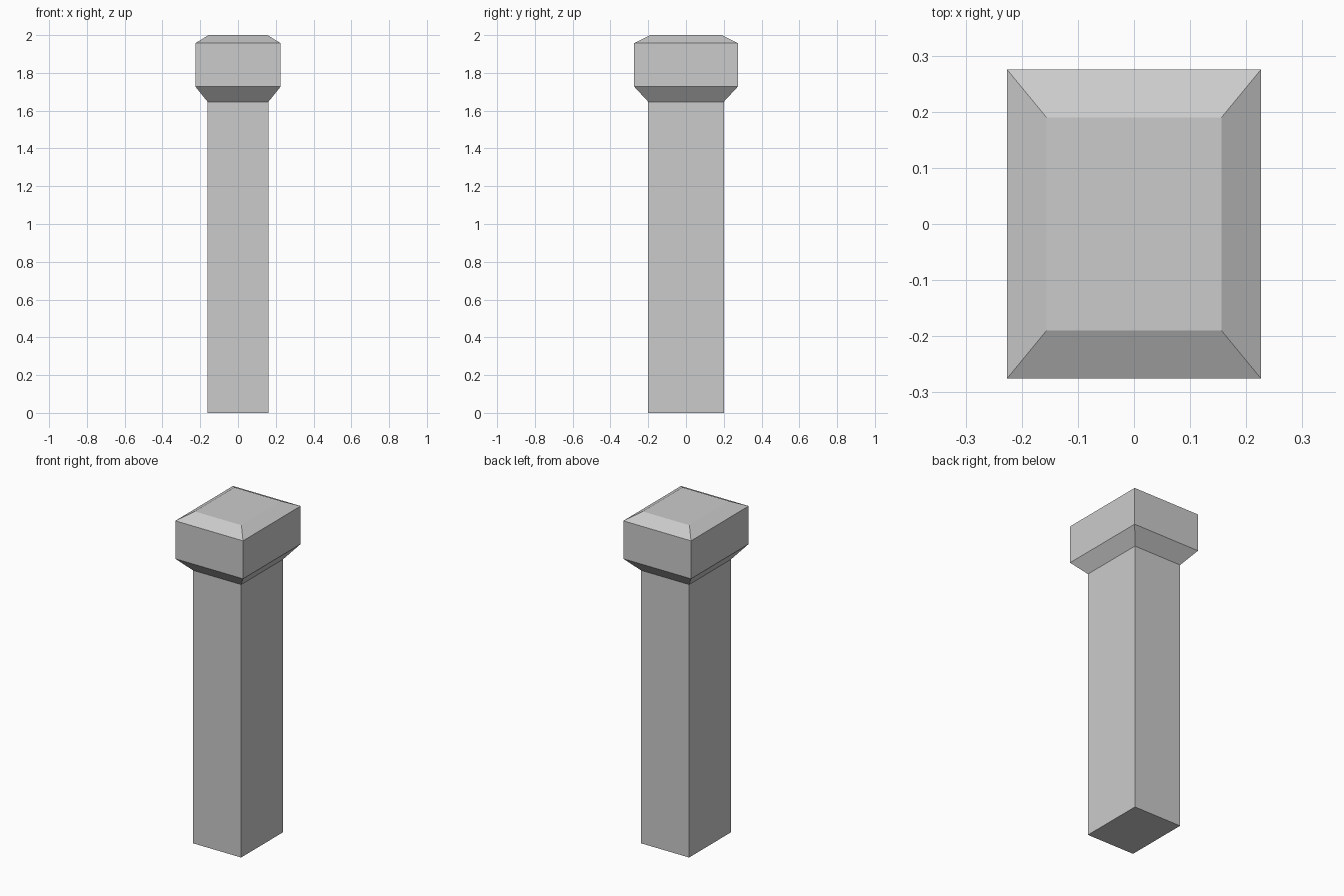
import bpy
import bmesh

default = bpy.data.objects.get("Cube")
if default:
    bpy.data.objects.remove(default, do_unlink=True)

# Plain stone colour
GREY = (0.6, 0.6, 0.6, 1.0)
stone = bpy.data.materials.new("grey_stone")
stone.use_nodes = True
stone.diffuse_color = GREY
for node in stone.node_tree.nodes:
    if node.type == 'BSDF_PRINCIPLED':
        node.inputs["Base Color"].default_value = GREY


def rect_loft(name, sections, close_bottom=False, close_top=False):
    """Join centred rectangles (half width, half depth, height) from bottom to top."""
    bm = bmesh.new()
    rings = [[bm.verts.new((sx * hx, sy * hy, z))
              for sx, sy in ((-1, -1), (1, -1), (1, 1), (-1, 1))]
             for hx, hy, z in sections]
    for low, high in zip(rings, rings[1:]):
        for i in range(4):
            j = (i + 1) % 4
            bm.faces.new((low[i], low[j], high[j], high[i]))
    if close_bottom:
        bm.faces.new(rings[0][::-1])
    if close_top:
        bm.faces.new(rings[-1])
    mesh = bpy.data.meshes.new(name)
    bm.to_mesh(mesh)
    bm.free()
    mesh.materials.append(stone)
    obj = bpy.data.objects.new(name, mesh)
    bpy.context.collection.objects.link(obj)
    return obj


# Straight shaft, meeting the capital at its neck
neck = (0.161, 0.2, 1.647)
rect_loft("shaft", [(neck[0], neck[1], 0.0), neck], close_bottom=True)

# Capital: flared underside, upright block, bevelled top
rect_loft("capital", [
    neck,
    (0.226, 0.275, 1.728),
    (0.226, 0.275, 1.957),
    (0.156, 0.19, 2.0),
], close_top=True)
